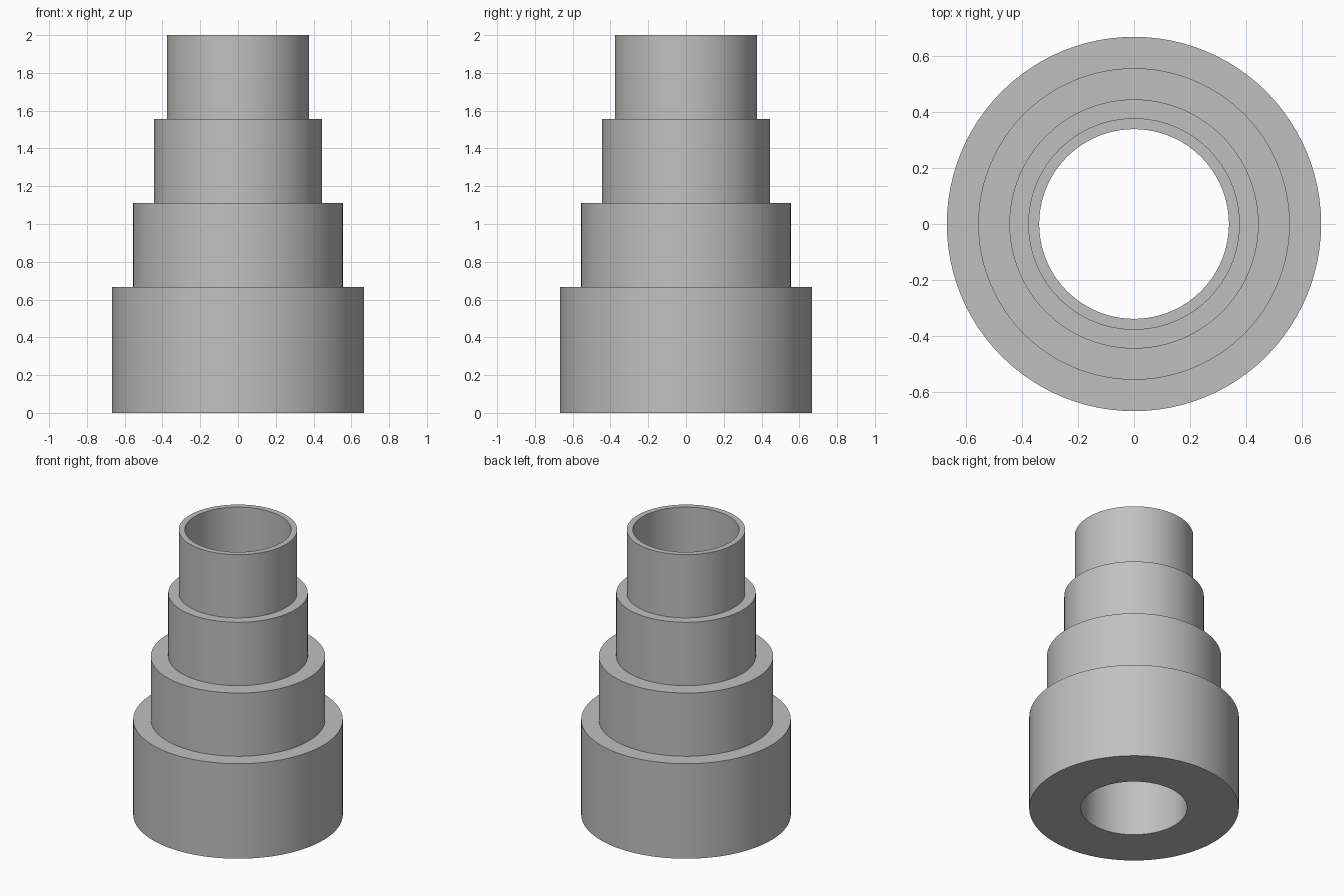
import bpy, bmesh, math

if "Cube" in bpy.data.objects:
    bpy.data.objects.remove(bpy.data.objects["Cube"])

SEGMENTS = 96
BORE = 0.338
# outer radius and top height of each step, bottom to top
STEPS = [(0.667, 0.667), (0.555, 1.111), (0.444, 1.556), (0.377, 2.0)]

grey = bpy.data.materials.new("plain grey")
grey.diffuse_color = (0.53, 0.53, 0.53, 1)
grey.use_nodes = True
grey.node_tree.nodes["Principled BSDF"].inputs["Base Color"].default_value = grey.diffuse_color

# closed half section: bore, then the stepped outside
profile = [(BORE, 0.0)]
z = 0.0
for radius, top in STEPS:
    profile += [(radius, z), (radius, top)]
    z = top
profile.append((BORE, z))

# spin the section around the vertical axis
bm = bmesh.new()
rings = []
for i in range(SEGMENTS):
    a = 2 * math.pi * i / SEGMENTS
    rings.append([bm.verts.new((r * math.cos(a), r * math.sin(a), h)) for r, h in profile])
n = len(profile)
for i in range(SEGMENTS):
    a, b = rings[i], rings[(i + 1) % SEGMENTS]
    for j in range(n):
        k = (j + 1) % n
        bm.faces.new((a[j], b[j], b[k], a[k]))
bmesh.ops.recalc_face_normals(bm, faces=bm.faces)

mesh = bpy.data.meshes.new("stepped_sleeve")
bm.to_mesh(mesh)
bm.free()
mesh.materials.append(grey)
sleeve = bpy.data.objects.new("stepped_sleeve", mesh)
bpy.context.collection.objects.link(sleeve)

# smooth walls with crisp step edges
bpy.context.view_layer.objects.active = sleeve
sleeve.select_set(True)
bpy.ops.object.shade_smooth_by_angle(angle=math.radians(30))
